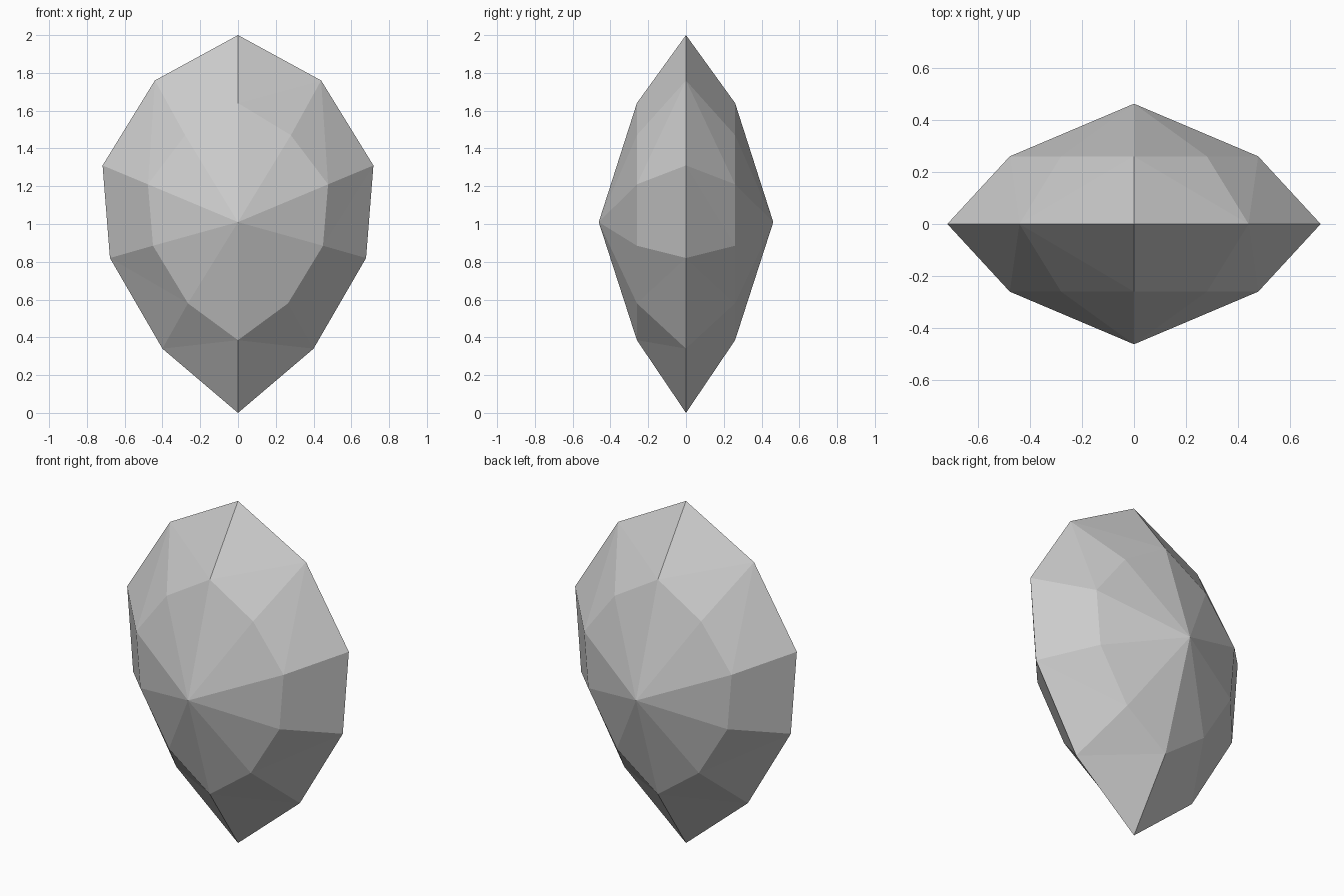
import bpy
import bmesh

if "Cube" in bpy.data.objects:
    bpy.data.objects.remove(bpy.data.objects["Cube"])

# Half outlines (x, z) from top to bottom
GIRDLE = [(0, 2), (0.44, 1.76), (0.717, 1.31), (0.678, 0.82), (0.40, 0.34), (0, 0)]
CROWN = [(0, 1.64), (0.28, 1.47), (0.477, 1.21), (0.45, 0.885), (0.265, 0.58), (0, 0.385)]
CROWN_Y, APEX_Y, APEX_Z = 0.26, 0.462, 1.01

grey = bpy.data.materials.new("stone grey")
grey.diffuse_color = (0.6, 0.6, 0.6, 1)
grey.use_nodes = True
grey.node_tree.nodes["Principled BSDF"].inputs["Base Color"].default_value = grey.diffuse_color

bm = bmesh.new()


def facet(*points):
    bm.faces.new([bm.verts.new(p) for p in points])


# Facets of one quarter, repeated left/right and front/back
for sx in (1, -1):
    for sy in (1, -1):
        outer = [(sx * x, 0, z) for x, z in GIRDLE]
        inner = [(sx * x, sy * CROWN_Y, z) for x, z in CROWN]
        apex = (0, sy * APEX_Y, APEX_Z)
        for i in range(5):
            # Outer band, split along its creases
            if i == 0:
                facet(outer[0], outer[1], inner[0])
                facet(outer[1], inner[1], inner[0])
            else:
                facet(outer[i], outer[i + 1], inner[i + 1])
                facet(outer[i], inner[i + 1], inner[i])
            # Raised centre
            facet(inner[i], inner[i + 1], apex)

bmesh.ops.remove_doubles(bm, verts=bm.verts, dist=0.0005)
bmesh.ops.recalc_face_normals(bm, faces=bm.faces)
mesh = bpy.data.meshes.new("gemstone")
bm.to_mesh(mesh)
bm.free()
mesh.materials.append(grey)
bpy.context.collection.objects.link(bpy.data.objects.new("gemstone", mesh))
